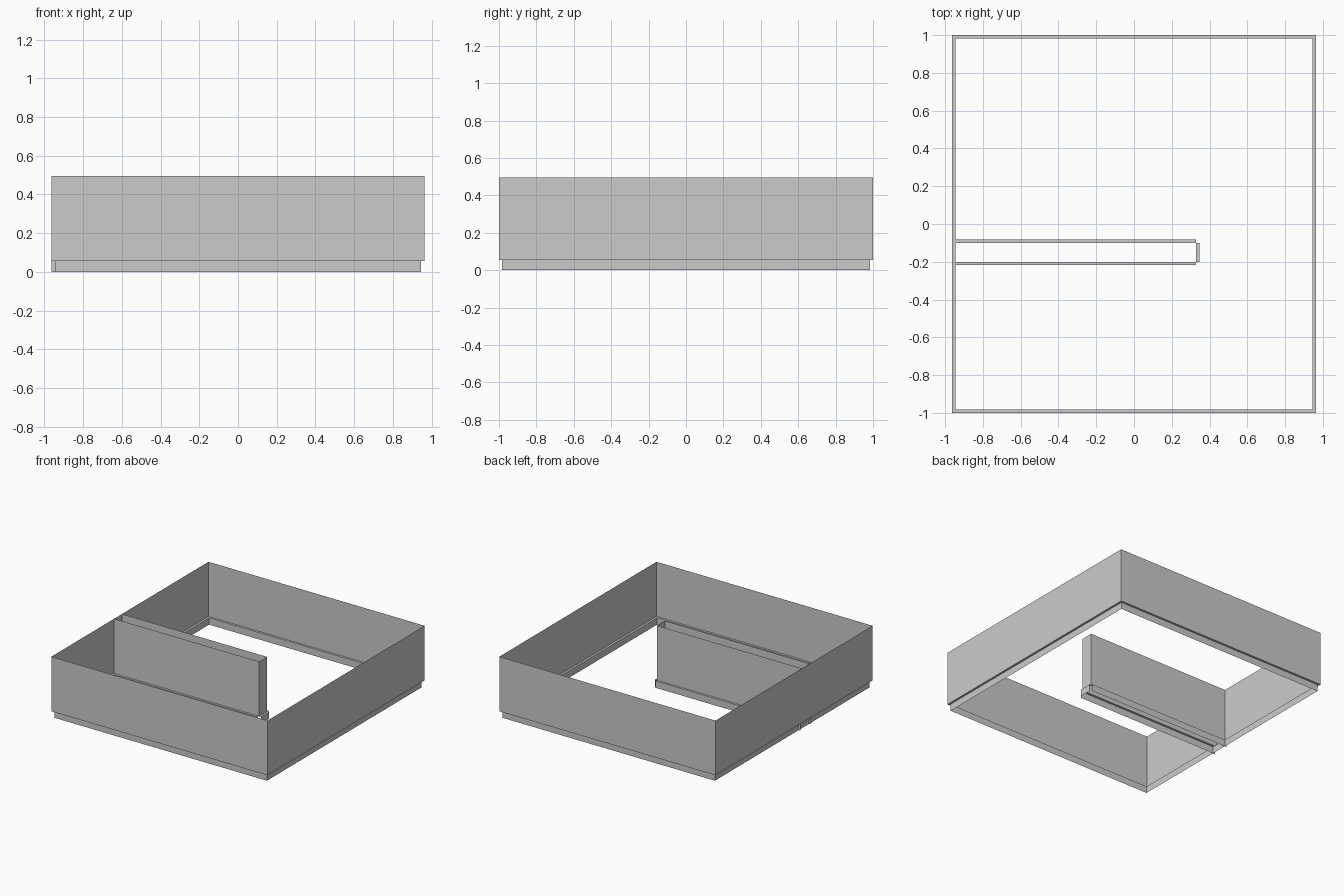
import bpy

if "Cube" in bpy.data.objects:
    bpy.data.objects.remove(bpy.data.objects["Cube"])

X, Y = 0.963, 1.0              # outer half sizes of the room
TOP, BASE, D = 0.495, 0.055, 0.017   # wall top, skirting height, skirting depth


def sheet(name, rows, closed=False):
    """Bridge rows of points into an open, flat-shaded surface."""
    n = len(rows[0])
    faces = []
    for r in range(len(rows) - 1):
        for i in range(n if closed else n - 1):
            j = (i + 1) % n
            faces.append((r * n + i, r * n + j, (r + 1) * n + j, (r + 1) * n + i))
    mesh = bpy.data.meshes.new(name)
    mesh.from_pydata([p for row in rows for p in row], [], faces)
    obj = bpy.data.objects.new(name, mesh)
    bpy.context.collection.objects.link(obj)
    return obj


def ring(inset, z):
    x, y = X - inset, Y - inset
    return [(-x, -y, z), (x, -y, z), (x, y, z), (-x, y, z)]


def wall_run(name, a, b, normal):
    """Straight wall sheet with a skirting step projecting along normal."""
    def row(off, z):
        return [(p[0] + normal[0] * off, p[1] + normal[1] * off, z) for p in (a, b)]
    sheet(name + "_wall", [row(0, BASE), row(0, TOP)])
    sheet(name + "_skirting", [row(D, 0), row(D, BASE), row(0, BASE)])


# Perimeter walls and the skirting stepped into the room
sheet("perimeter_walls", [ring(0, BASE), ring(0, TOP)], closed=True)
sheet("perimeter_skirting", [ring(D, 0), ring(D, BASE), ring(0, BASE)], closed=True)

# Hollow partition: two long sides and an end cap
END, BACK, FRONT = 0.329, -0.1, -0.2
wall_run("partition_back", (END, BACK), (-X, BACK), (0, 1))
wall_run("partition_front", (-X, FRONT), (END, FRONT), (0, -1))
wall_run("partition_end", (END, FRONT), (END, BACK), (1, 0))
